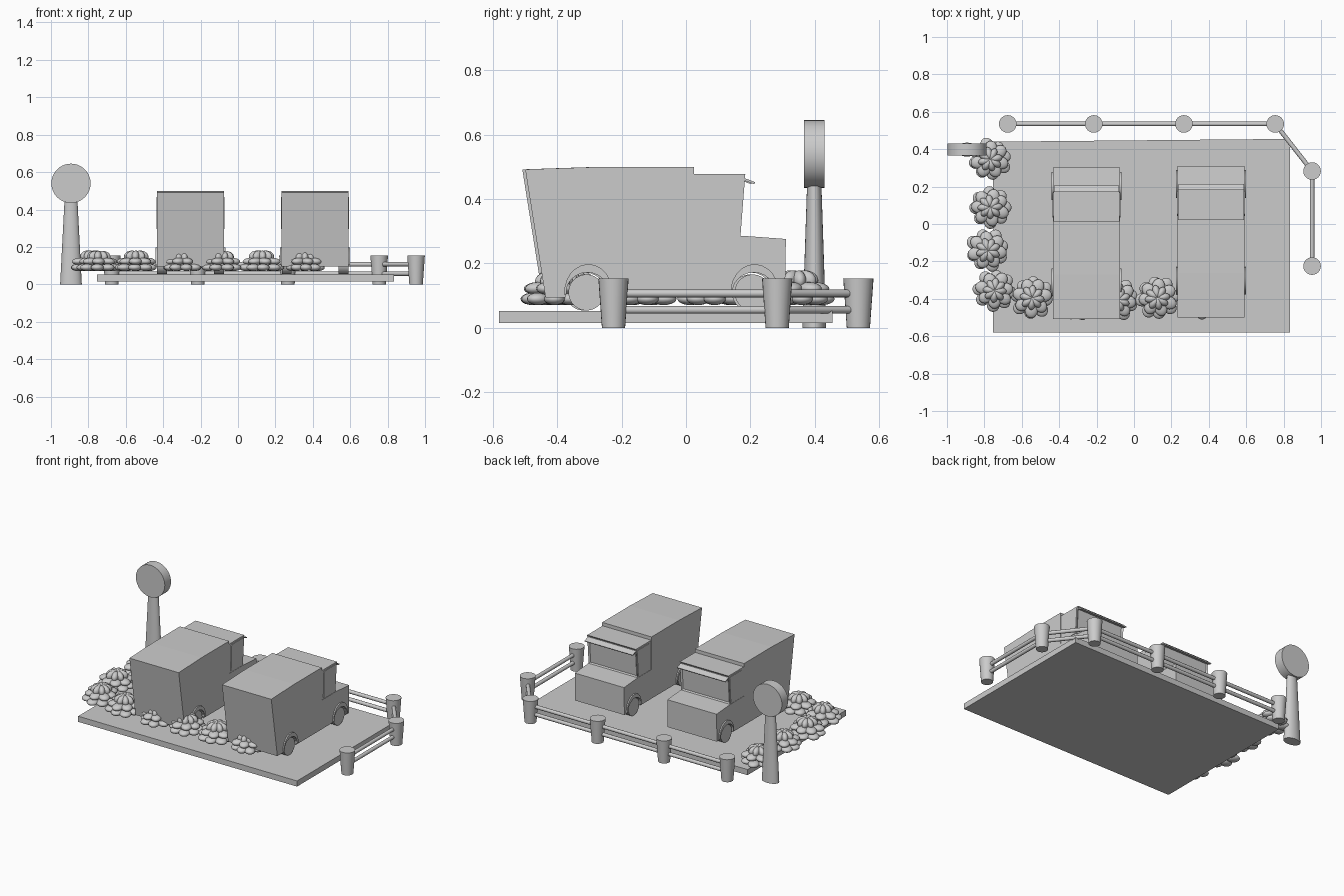
import bpy, bmesh, math, random
from mathutils import Vector, Matrix

if "Cube" in bpy.data.objects:
    bpy.data.objects.remove(bpy.data.objects["Cube"])

random.seed(4)


def finish(bm, name, smooth=False):
    bmesh.ops.recalc_face_normals(bm, faces=bm.faces)
    me = bpy.data.meshes.new(name)
    bm.to_mesh(me)
    bm.free()
    ob = bpy.data.objects.new(name, me)
    bpy.context.collection.objects.link(ob)
    if smooth:
        bpy.ops.object.select_all(action='DESELECT')
        ob.select_set(True)
        bpy.context.view_layer.objects.active = ob
        bpy.ops.object.shade_smooth_by_angle(angle=math.radians(40))
    return ob


def prism(bm, profile, half, cx=0, dy=0):
    """Extrude a (y, z) outline across x."""
    a, b = [[bm.verts.new((cx + s * half, y + dy, z)) for y, z in profile] for s in (-1, 1)]
    faces = [bm.faces.new(a), bm.faces.new(b[::-1])]
    n = len(a)
    for i in range(n):
        faces.append(bm.faces.new((a[i], b[i], b[(i + 1) % n], a[(i + 1) % n])))
    return faces


def rod(bm, p, q, r1, r2, seg=24):
    """Tapered cylinder from p to q."""
    p, q = Vector(p), Vector(q)
    d = q - p
    m = Matrix.Translation((p + q) / 2) @ d.to_track_quat('Z', 'Y').to_matrix().to_4x4()
    return bmesh.ops.create_cone(bm, cap_ends=True, segments=seg, radius1=r1, radius2=r2,
                                 depth=d.length, matrix=m)['verts']


def arc(y, z, ry, rz, start, end, n=12):
    """Points (y, z) along an elliptical arc, angles in degrees."""
    angles = [math.radians(start + (end - start) * i / n) for i in range(n + 1)]
    return [(y + ry * math.cos(t), z + rz * math.sin(t)) for t in angles]


# Ground slab
bm = bmesh.new()
outline = [(-0.755, -0.58), (0.835, -0.58), (0.835, 0.455), (-0.755, 0.44)]
f = bm.faces.new([bm.verts.new((x, y, 0.015)) for x, y in outline])
ext = bmesh.ops.extrude_face_region(bm, geom=[f])
bmesh.ops.translate(bm, vec=(0, 0, 0.037),
                    verts=[v for v in ext['geom'] if isinstance(v, bmesh.types.BMVert)])
if not f.is_valid or f not in bm.faces[:]:
    bm.faces.new([v for v in bm.verts if v.co.z < 0.02])
finish(bm, "ground_slab")

# Round sign on a flattened, tapered post
bm = bmesh.new()
post = rod(bm, (-0.893, 0.398, 0), (-0.893, 0.398, 0.46), 0.058, 0.034)
bmesh.ops.scale(bm, vec=(1, 0.64, 1), verts=post, space=Matrix.Translation((0, -0.398, 0)))
finish(bm, "sign_post", True)
bm = bmesh.new()
rod(bm, (-0.893, 0.366, 0.54), (-0.893, 0.43, 0.54), 0.105, 0.105, 40)
finish(bm, "sign_disc", True)

# Fence: posts wider at the top, two rails between each pair
fence = [(-0.675, 0.535), (-0.215, 0.535), (0.267, 0.535),
         (0.755, 0.535), (0.952, 0.283), (0.952, -0.225)]
bm = bmesh.new()
for x, y in fence:
    rod(bm, (x, y, 0), (x, y, 0.153), 0.036, 0.047)
finish(bm, "fence_posts", True)
bm = bmesh.new()
for (x, y), (u, v) in zip(fence, fence[1:]):
    for z in (0.056, 0.107):
        rod(bm, (x, y, z), (u, v, z), 0.012, 0.012, 12)
finish(bm, "fence_rails", True)


# Trucks
def truck(tag, cx, dy):
    half = 0.179
    rear, front, axle = -0.318, 0.198, 0.11
    # one-piece body: leaning rear, cargo box, hood and wheel arches
    bm = bmesh.new()
    prism(bm, [(-0.445, 0.095), (-0.508, 0.492), (-0.27, 0.5), (0.016, 0.5), (0.016, 0.286),
               (0.165, 0.286), (0.301, 0.276), (0.298, 0.095)]
          + arc(front, axle, 0.066, 0.066, -13, 193)
          + arc(rear, axle, 0.066, 0.066, -13, 193), half, cx, dy)
    finish(bm, tag + "_body")
    # cab shell with windscreen recess
    bm = bmesh.new()
    faces = prism(bm, [(0.016, 0.284), (0.016, 0.478), (0.175, 0.478), (0.16, 0.284)],
                  half - 0.002, cx, dy)
    bmesh.ops.recalc_face_normals(bm, faces=bm.faces)
    bmesh.ops.inset_individual(bm, faces=[faces[4]], thickness=0.014, depth=-0.008)
    finish(bm, tag + "_cab")
    # side windows
    bm = bmesh.new()
    for s in (-1, 1):
        prism(bm, [(0.034, 0.297), (0.036, 0.458), (0.044, 0.467), (0.168, 0.467), (0.155, 0.297)],
              0.003, cx + s * (half - 0.001), dy)
    finish(bm, tag + "_side_windows")
    # sun visor over the windscreen
    bm = bmesh.new()
    prism(bm, [(0.17, 0.458), (0.17, 0.466), (0.206, 0.452), (0.202, 0.446)], half - 0.004, cx, dy)
    finish(bm, tag + "_sun_visor")
    # wheels and mudguard arches
    wheels, arches = bmesh.new(), bmesh.new()
    for y in (rear, front):
        for s in (-1, 1):
            rod(wheels, (cx + s * 0.125, y + dy, axle), (cx + s * 0.178, y + dy, axle),
                0.056, 0.056, 28)
            prism(arches, arc(y + 0.006, axle, 0.075, 0.088, -5, 185)
                  + arc(y + 0.003, axle, 0.066, 0.062, 185, -5), 0.02, cx + s * 0.167, dy)
    finish(wheels, tag + "_wheels", True)
    finish(arches, tag + "_mudguards", True)


truck("left_truck", -0.254, 0.0)
truck("right_truck", 0.412, 0.009)


# Bushes: three stacked rosettes of plump, squashed petals
def rosette(bm, x, y, z, count, reach, size, tilt, scale, turn):
    for i in range(count):
        a = turn + math.tau * i / count + random.uniform(-0.06, 0.06)
        r = reach * random.uniform(0.92, 1.08) * scale
        m = (Matrix.Translation((x, y, z)) @ Matrix.Rotation(a, 4, 'Z')
             @ Matrix.Translation((r, 0, 0)) @ Matrix.Rotation(tilt, 4, 'Y')
             @ Matrix.Diagonal((size[0] * scale, size[1] * scale, size[2], 1)))
        bmesh.ops.create_uvsphere(bm, u_segments=16, v_segments=10, radius=1, matrix=m)


bushes = [(-0.77, 0.345, 1), (-0.77, 0.09, 1), (-0.782, -0.14, 1.03), (-0.745, -0.355, 1),
          (-0.545, -0.395, 1.02), (-0.3, -0.41, 0.92), (-0.085, -0.405, 0.98),
          (0.125, -0.395, 1.02), (0.355, -0.41, 0.92)]
for n, (x, y, s) in enumerate(bushes):
    bm = bmesh.new()
    turn = random.uniform(0, 1)
    rosette(bm, x, y, 0.090, 8, 0.074, (0.040, 0.035, 0.019), 0, s, turn)
    rosette(bm, x, y, 0.123, 7, 0.060, (0.042, 0.034, 0.019), 0.05, s, turn + 0.4)
    rosette(bm, x, y, 0.150 * (0.5 + s / 2), 8, 0.030, (0.036, 0.021, 0.028), 0.25, s, turn)
    finish(bm, "bush_%d" % (n + 1), True)
